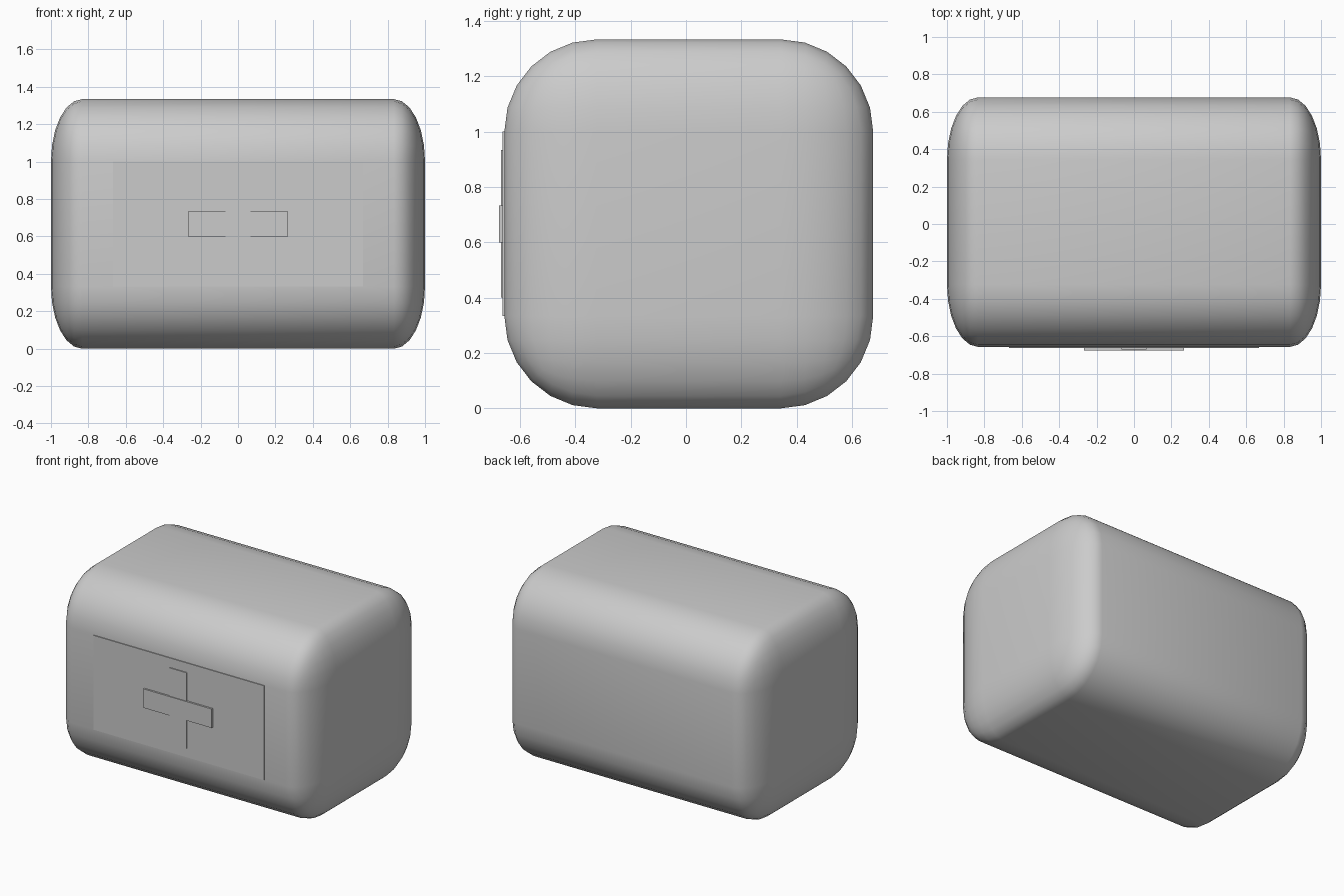
import bpy, bmesh
from mathutils import Matrix

if "Cube" in bpy.data.objects:
    bpy.data.objects.remove(bpy.data.objects["Cube"])

CY, CZ = 0.01, 0.667      # centre of the body
FRONT = CY - 0.667        # y of the body's front face


def box_object(name, size, location):
    bm = bmesh.new()
    bmesh.ops.create_cube(bm, size=1, matrix=Matrix.Diagonal((*size, 1)))
    mesh = bpy.data.meshes.new(name)
    bm.to_mesh(mesh)
    bm.free()
    obj = bpy.data.objects.new(name, mesh)
    obj.location = location
    bpy.context.collection.objects.link(obj)
    return obj


# Rounded body: bevelled at double length, then halved in x for oval end corners
body = box_object("rounded_body", (4, 1.334, 1.334), (0, CY, CZ))
body.scale.x = 0.5
bevel = body.modifiers.new("rounding", 'BEVEL')
bevel.width = 0.333
bevel.segments = 6
bevel.limit_method = 'NONE'
bpy.context.view_layer.objects.active = body
body.select_set(True)
bpy.ops.object.modifier_apply(modifier=bevel.name)
bpy.ops.object.transform_apply(location=False, rotation=False, scale=True)
bpy.ops.object.shade_smooth_by_angle(angle=0.7)


# Thin stacked panels on the front face: name, width, height, protrusion
for name, w, h, out in (
    ("front_label", 1.334, 0.667, 0.006),
    ("cross_upright", 0.134, 0.534, 0.013),
    ("cross_bar", 0.534, 0.134, 0.019),
):
    depth = out + 0.01
    box_object(name, (w, depth, h), (0, FRONT - out + depth / 2, CZ))
